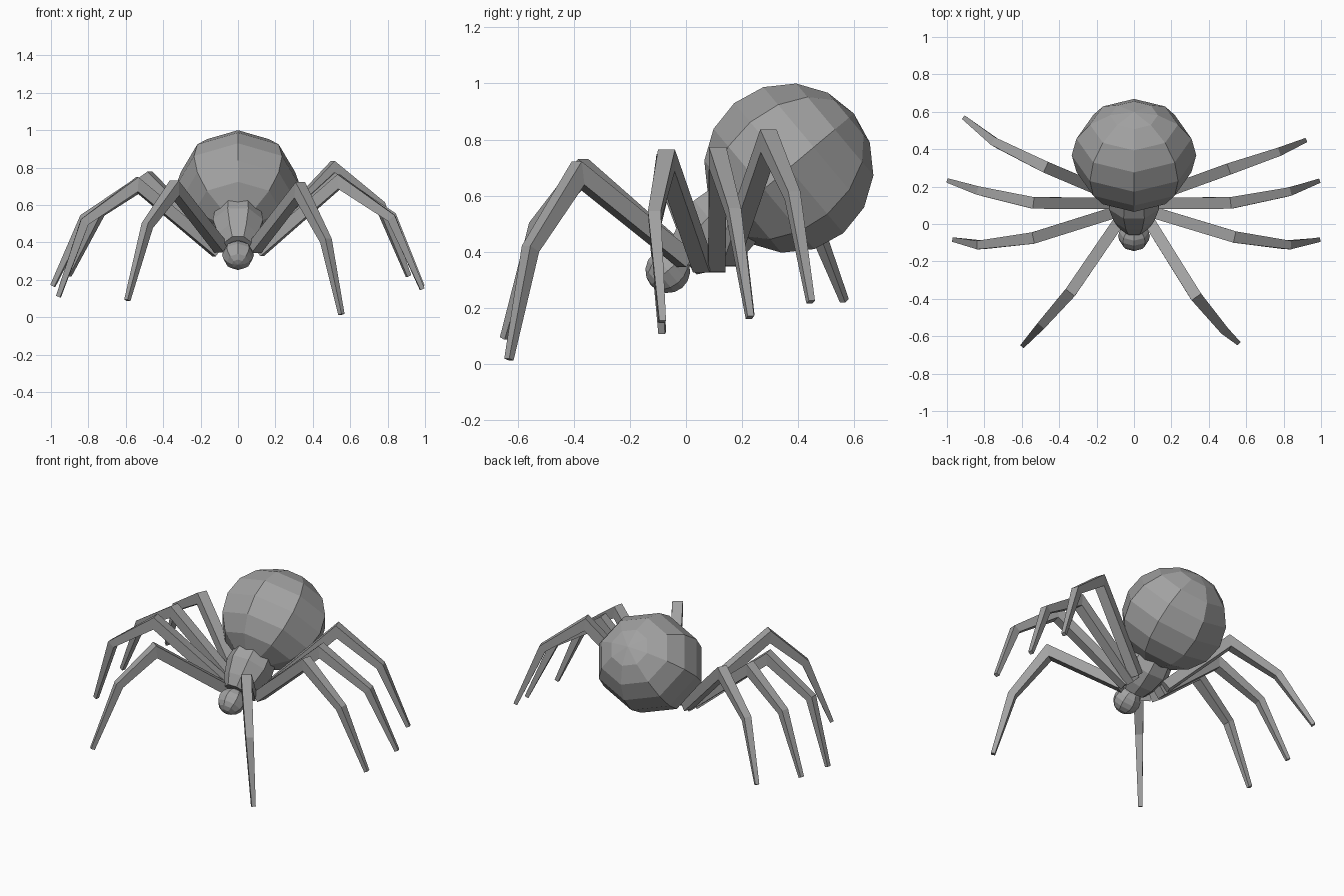
import bpy, bmesh, math
from mathutils import Vector, Matrix

if "Cube" in bpy.data.objects:
    bpy.data.objects.remove(bpy.data.objects["Cube"])

grey = bpy.data.materials.new("mid_grey")
grey.diffuse_color = (0.36, 0.36, 0.36, 1)
grey.use_nodes = True
grey.node_tree.nodes["Principled BSDF"].inputs["Base Color"].default_value = grey.diffuse_color

# Body axis leans back and up
TILT = Matrix.Rotation(math.radians(-50), 4, 'X')


def finish(name, bm):
    bmesh.ops.recalc_face_normals(bm, faces=bm.faces)
    me = bpy.data.meshes.new(name)
    bm.to_mesh(me)
    bm.free()
    me.materials.append(grey)
    ob = bpy.data.objects.new(name, me)
    bpy.context.collection.objects.link(ob)
    return ob


def ball(name, centre, radii):
    bm = bmesh.new()
    bmesh.ops.create_uvsphere(bm, u_segments=8, v_segments=8, radius=1)
    m = Matrix.Translation(centre) @ TILT @ Matrix.Diagonal((*radii, 1))
    bmesh.ops.transform(bm, matrix=m, verts=bm.verts)
    return finish(name, bm)


def loft(name, rings):
    """Skin a list of equal-sized point rings and cap both ends."""
    bm = bmesh.new()
    loops = [[bm.verts.new(p) for p in ring] for ring in rings]
    n = len(loops[0])
    for a, b in zip(loops, loops[1:]):
        for i in range(n):
            j = (i + 1) % n
            bm.faces.new((a[i], a[j], b[j], b[i]))
    bm.faces.new(loops[0])
    bm.faces.new(loops[-1])
    return finish(name, bm)


# Abdomen and head
ball("abdomen", (0, 0.367, 0.698), (0.333, 0.303, 0.303))
ball("head", (0, -0.065, 0.332), (0.085, 0.08, 0.08))

# Thorax: faceted barrel along the body axis
rings = []
for y, z, r in ((0.17, 0.53, 0.135), (0.115, 0.48, 0.145),
                (0.04, 0.415, 0.115), (-0.01, 0.375, 0.08)):
    m = Matrix.Translation((0, y, z)) @ TILT
    rings.append([m @ Vector((r * math.cos(a), r * math.sin(a), 0))
                  for a in (math.pi / 8 + i * math.pi / 4 for i in range(8))])
loft("thorax", rings)


def leg(name, points):
    """Tapered square leg through hip, knee, shin and foot."""
    pts = [Vector(p) for p in points]
    widths = (0.062, 0.062, 0.046, 0.024)
    flat = pts[-1] - pts[0]
    flat.z = 0
    rings = []
    for i, p in enumerate(pts):
        d_in = (pts[i] - pts[i - 1]).normalized() if i else None
        d_out = (pts[i + 1] - pts[i]).normalized() if i < 3 else None
        d = ((d_in or d_out) + (d_out or d_in)).normalized()
        side = d.cross(Vector((0, 0, 1))).normalized()
        up = side.cross(d).normalized()
        h = widths[i] / 2
        # mitre the joints so the thickness stays even
        k = h / max(0.6, d.dot(d_in or d_out))
        rings.append([p + side * h + up * k, p - side * h + up * k,
                      p - side * h - up * k, p + side * h - up * k])
    return loft(name, rings)


# Hips mirror; the pose of each leg differs a little per side
hips = [(0.09, 0.0, 0.37), (0.11, 0.06, 0.35), (0.1, 0.11, 0.35), (0.11, 0.15, 0.37)]
poses = {
    "right": [
        [(0.33, -0.385, 0.68), (0.47, -0.555, 0.41), (0.553, -0.632, 0.015)],
        [(0.54, -0.07, 0.725), (0.82, -0.112, 0.53), (0.985, -0.085, 0.15)],
        [(0.52, 0.113, 0.735), (0.82, 0.17, 0.54), (0.983, 0.228, 0.165)],
        [(0.51, 0.295, 0.795), (0.76, 0.38, 0.6), (0.912, 0.445, 0.22)]],
    "left": [
        [(-0.34, -0.365, 0.69), (-0.485, -0.53, 0.49), (-0.592, -0.648, 0.09)],
        [(-0.54, -0.075, 0.71), (-0.82, -0.112, 0.51), (-0.96, -0.085, 0.11)],
        [(-0.54, 0.113, 0.71), (-0.82, 0.175, 0.53), (-0.99, 0.23, 0.168)],
        [(-0.475, 0.305, 0.74), (-0.74, 0.435, 0.56), (-0.905, 0.565, 0.225)]],
}
for side, sx in (("right", 1), ("left", -1)):
    for i, (hip, pose) in enumerate(zip(hips, poses[side])):
        leg(f"{side}_leg_{i + 1}", [(hip[0] * sx, hip[1], hip[2])] + pose)
